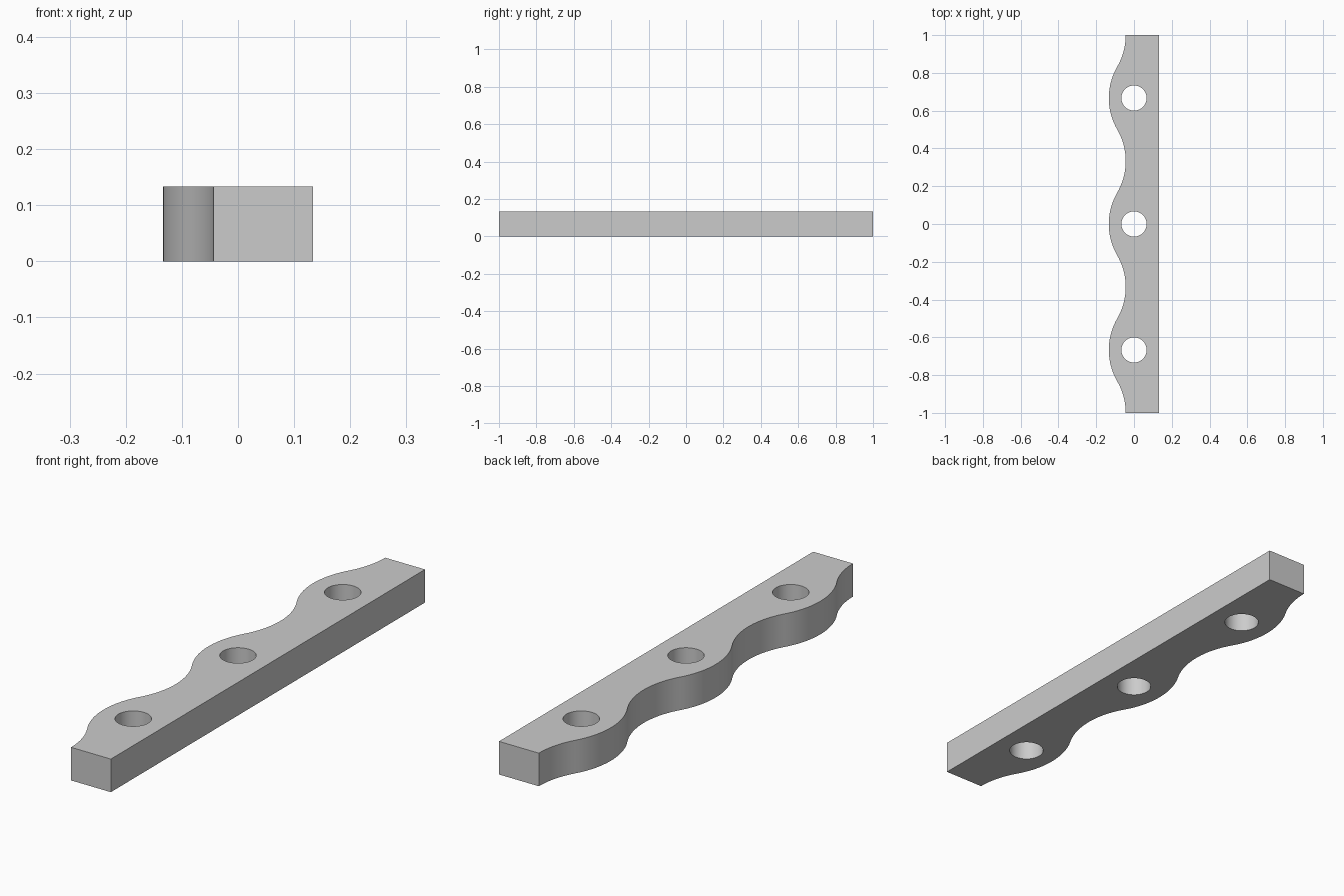
import bpy
import bmesh
import math

HEIGHT = 2 / 15
HALF_WIDTH = 2 / 15
HOLE_R = 1 / 15
WAVE_R = 1 / 3          # radius of every arc of the wavy edge
PITCH = 2 / 3           # spacing of crests and holes
STEPS = 12              # segments per half arc

cube = bpy.data.objects.get("Cube")
if cube:
    bpy.data.objects.remove(cube, do_unlink=True)

grey = bpy.data.materials.new("plain_grey")
grey.use_nodes = True
colour = (0.6, 0.6, 0.6, 1)
grey.diffuse_color = colour
grey.node_tree.nodes["Principled BSDF"].inputs["Base Color"].default_value = colour


def wave_x(y):
    """Edge made of alternating convex and concave tangent arcs."""
    d = abs(y - PITCH * round(y / PITCH))
    if d <= PITCH / 4:
        return -HALF_WIDTH + WAVE_R - math.sqrt(WAVE_R ** 2 - d ** 2)
    d = PITCH / 2 - d
    rise = WAVE_R * (1 - math.cos(math.radians(30)))
    return -HALF_WIDTH + 2 * rise - WAVE_R + math.sqrt(WAVE_R ** 2 - d ** 2)


# Wavy bar: straight edge on the left, scalloped edge on the right
count = STEPS * 12
outline = [(HALF_WIDTH, -1), (HALF_WIDTH, 1)]
for i in range(count + 1):
    y = 1 - 2 * i / count
    outline.append((wave_x(y), y))

bm = bmesh.new()
base = bm.faces.new([bm.verts.new((x, y, 0)) for x, y in outline])
top = bmesh.ops.extrude_face_region(bm, geom=[base])
bmesh.ops.translate(bm, vec=(0, 0, HEIGHT),
                    verts=[v for v in top["geom"] if isinstance(v, bmesh.types.BMVert)])
bmesh.ops.recalc_face_normals(bm, faces=bm.faces)
mesh = bpy.data.meshes.new("wavy_bar")
bm.to_mesh(mesh)
bm.free()
bar = bpy.data.objects.new("wavy_bar", mesh)
bpy.context.collection.objects.link(bar)
mesh.materials.append(grey)

# Three through holes, one behind each crest
cutters = []
for i in (-1, 0, 1):
    bpy.ops.mesh.primitive_cylinder_add(vertices=64, radius=HOLE_R, depth=HEIGHT * 2,
                                        location=(0, i * PITCH, HEIGHT / 2))
    cutter = bpy.context.object
    cutter.name = "hole_cutter"
    cutter.hide_render = True
    cutter.data.materials.append(grey)
    cut = bar.modifiers.new("hole", "BOOLEAN")
    cut.object = cutter
    cut.operation = "DIFFERENCE"
    cut.solver = "EXACT"
    cutters.append(cutter)

# Bake the holes, then drop the cutters
bpy.ops.object.select_all(action="DESELECT")
bar.select_set(True)
bpy.context.view_layer.objects.active = bar
for name in [m.name for m in bar.modifiers]:
    bpy.ops.object.modifier_apply(modifier=name)
for cutter in cutters:
    bpy.data.objects.remove(cutter, do_unlink=True)

bpy.ops.object.shade_smooth_by_angle(angle=math.radians(30))
